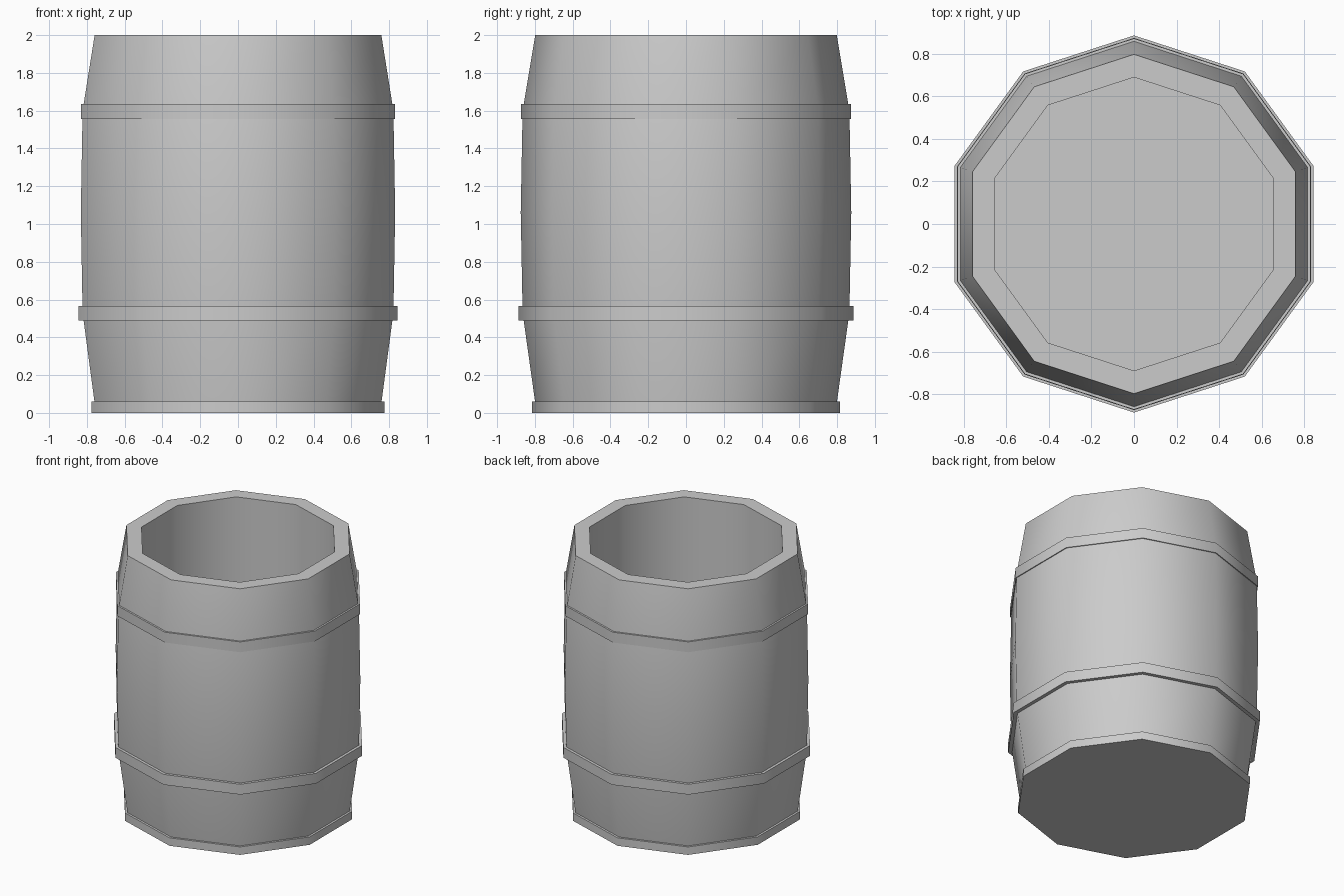
import bpy, bmesh, math

if "Cube" in bpy.data.objects:
    bpy.data.objects.remove(bpy.data.objects["Cube"])

SIDES = 10


def lathe(name, profile, closed=False):
    """Revolve (radius, z) points into a ten-sided part; open profiles get end caps."""
    bm = bmesh.new()
    rings = []
    for r, z in profile:
        angles = [math.pi / 2 + 2 * math.pi * i / SIDES for i in range(SIDES)]
        rings.append([bm.verts.new((r * math.cos(a), r * math.sin(a), z)) for a in angles])
    pairs = list(zip(rings, rings[1:]))
    if closed:
        pairs.append((rings[-1], rings[0]))
    else:
        bm.faces.new(rings[0])
        bm.faces.new(rings[-1])
    for low, high in pairs:
        for i in range(SIDES):
            j = (i + 1) % SIDES
            bm.faces.new((low[i], low[j], high[j], high[i]))
    bmesh.ops.recalc_face_normals(bm, faces=bm.faces)
    mesh = bpy.data.meshes.new(name)
    bm.to_mesh(mesh)
    bm.free()
    obj = bpy.data.objects.new(name, mesh)
    bpy.context.collection.objects.link(obj)
    bpy.ops.object.select_all(action='DESELECT')
    obj.select_set(True)
    bpy.context.view_layer.objects.active = obj
    bpy.ops.object.shade_smooth_by_angle(angle=math.radians(40))
    return obj


# Bulging body: outside from bottom to rim, then down the straight inner wall to the floor
lathe("barrel_body", [(0.795, 0.03), (0.865, 0.53), (0.875, 1.06), (0.865, 1.6),
                      (0.798, 2.0), (0.69, 2.0), (0.69, 0.1)])

# Base hoop with the closed underside
lathe("base_hoop", [(0.816, 0.0), (0.816, 0.06)])

# Raised hoops round the body
for name, radius, z0, z1 in [("lower_hoop", 0.887, 0.488, 0.566),
                             ("upper_hoop", 0.873, 1.556, 1.634)]:
    lathe(name, [(0.84, z0), (radius, z0), (radius, z1), (0.84, z1)], closed=True)
